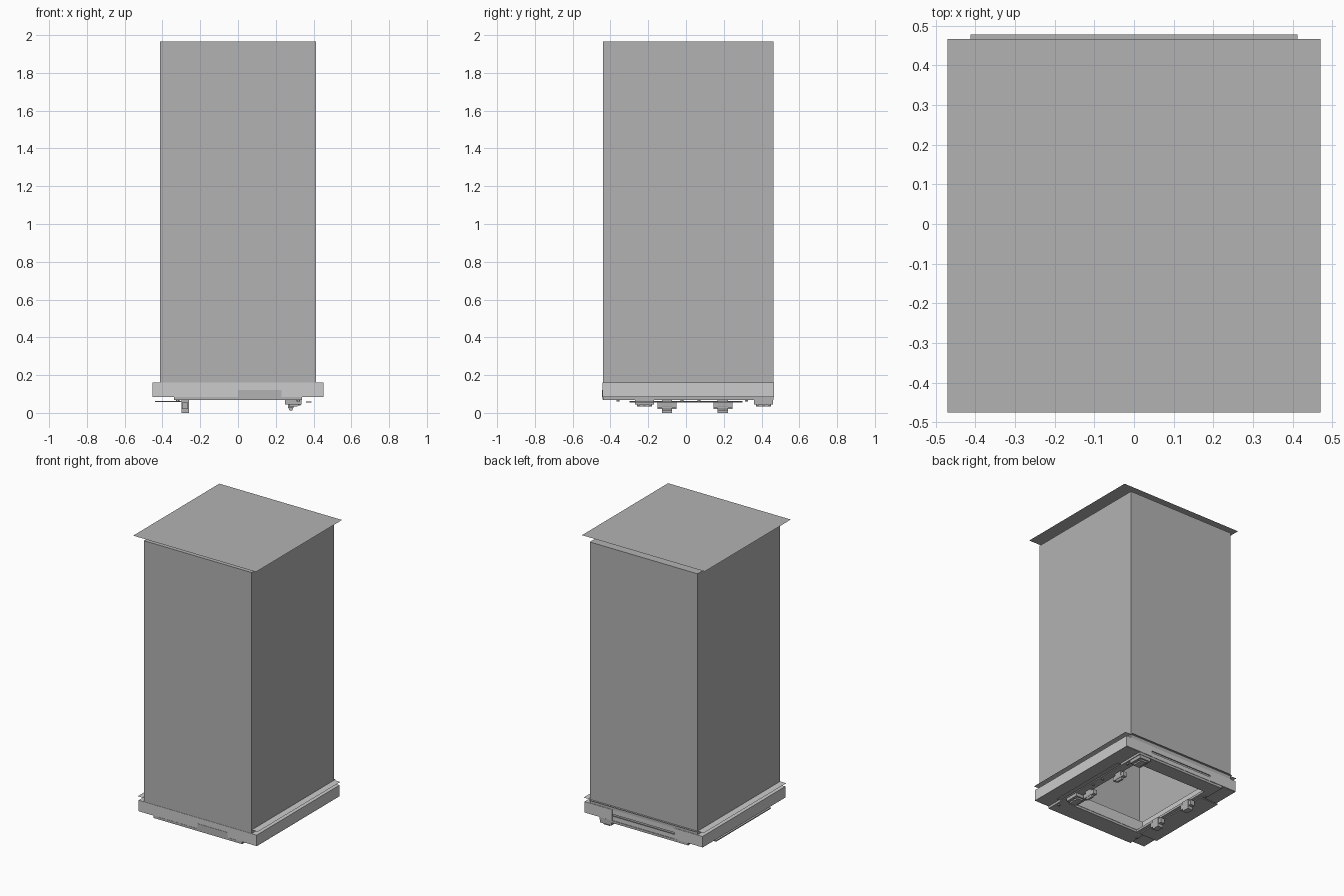
import bpy, math
from mathutils import Vector

if "Cube" in bpy.data.objects:
    bpy.data.objects.remove(bpy.data.objects["Cube"])


def material(name, v):
    m = bpy.data.materials.new(name)
    m.diffuse_color = (v, v, v, 1)
    m.use_nodes = True
    m.node_tree.nodes["Principled BSDF"].inputs["Base Color"].default_value = m.diffuse_color
    return m


DARK = material("dark_metal", 0.45)
LIGHT = material("light_metal", 0.8)


def make(name, verts, faces, mat=DARK):
    me = bpy.data.meshes.new(name)
    me.from_pydata([Vector(v) for v in verts], [], faces)
    ob = bpy.data.objects.new(name, me)
    bpy.context.collection.objects.link(ob)
    me.materials.append(mat)
    return ob


def box(name, x, y, z, mat=DARK):
    v = [(a, b, c) for c in z for b in y for a in x]
    f = [(0, 2, 3, 1), (4, 5, 7, 6), (0, 1, 5, 4), (1, 3, 7, 5), (3, 2, 6, 7), (2, 0, 4, 6)]
    return make(name, v, f, mat)


def sheet(name, x, y, z, mat=DARK):
    """Flat rectangle: one of the three ranges is a single number."""
    if not isinstance(z, tuple):
        v = [(x[0], y[0], z), (x[1], y[0], z), (x[1], y[1], z), (x[0], y[1], z)]
    elif not isinstance(y, tuple):
        v = [(x[0], y, z[0]), (x[1], y, z[0]), (x[1], y, z[1]), (x[0], y, z[1])]
    else:
        v = [(x, y[0], z[0]), (x, y[1], z[0]), (x, y[1], z[1]), (x, y[0], z[1])]
    return make(name, v, [(0, 1, 2, 3)], mat)


def prism(name, profile, y):
    """Extrude an xz profile along y."""
    n = len(profile)
    v = [(px, b, pz) for b in y for px, pz in profile]
    f = [tuple(range(n)), tuple(reversed(range(n, 2 * n)))]
    f += [(i, i + n, (i + 1) % n + n, (i + 1) % n) for i in range(n)]
    return make(name, v, f)


def bolt(name, x, y, z0, z1, r=0.009):
    ring = [(x + r * math.cos(i * math.pi / 3), y + r * math.sin(i * math.pi / 3)) for i in range(6)]
    v = [(a, b, z) for z in (z0, z1) for a, b in ring]
    f = [tuple(reversed(range(6))), tuple(range(6, 12))]
    f += [(i, (i + 1) % 6, (i + 1) % 6 + 6, i + 6) for i in range(6)]
    return make(name, v, f)


W, YF, YB = 0.413, -0.44, 0.463       # body half width, front and back
BX, YLIP, TOP = 0.452, 0.478, 1.967   # base half width, back ledge, wall top

# Roof sheet and body panels
sheet("roof", (-0.47, 0.47), (-0.475, 0.467), 2.0)
sheet("body_top", (-W, W), (YF, YB), TOP)
sheet("front_panel", (-W, W), YF, (0.16, TOP))
sheet("back_panel", (-W, W), YB, (0.16, TOP))
sheet("back_ledge", (-W, W), (YB, YLIP), 0.185)
for s, side in ((-1, "left"), (1, "right")):
    xs = lambda a, b: tuple(sorted((s * a, s * b)))
    sheet(side + "_panel", s * W, (YF, YB), (0.185, TOP))
    sheet(side + "_panel_foot", s * W, (YF, YB), (0.155, 0.185))
    # Ledge and side rail (C channel: web plus two flanges)
    sheet(side + "_ledge", xs(W, BX + 0.008), (YF, YB), 0.185, LIGHT)
    box(side + "_rail_web", xs(BX - 0.006, BX), (YF, YB), (0.085, 0.16), LIGHT)
    box(side + "_rail_top_flange", xs(0.36, BX - 0.006), (YF, YB), (0.154, 0.16), LIGHT)
    box(side + "_rail_bottom_flange", xs(0.30, BX), (YF, YB), (0.083, 0.089))
    box(side + "_inner_web", xs(0.33, 0.336), (-0.31, 0.36), (0.089, 0.16), LIGHT)
    # Floor runner under the rail, with bolts
    box(side + "_runner", xs(0.28, 0.34), (YF, YB), (0.067, 0.083))
    for y in (-0.36, -0.02, 0.07, 0.32):
        bolt(side + "_runner_bolt", s * 0.32, y, 0.060, 0.068)
    # Corner plates
    box(side + "_back_corner_plate", xs(0.24, BX), (YB, YB + 0.003), (0.085, 0.16), LIGHT)

# Front and back cross members, the back one with a long slot
box("front_rail", (-BX, BX), (YF - 0.002, YF + 0.006), (0.085, 0.16), LIGHT)
box("front_inner_web", (-0.336, 0.336), (-0.316, -0.31), (0.085, 0.16), LIGHT)
box("back_inner_web", (-0.336, 0.336), (0.36, 0.366), (0.085, 0.16), LIGHT)
for z in ((0.085, 0.115), (0.128, 0.16)):
    box("back_rail_strip", (-BX, BX), (YB - 0.006, YB), z, LIGHT)
box("back_slot_floor", (-0.44, 0.44), (0.44, 0.445), (0.10, 0.14))
for name, y in (("front", (YF, -0.31)), ("back", (0.36, YB))):
    box(name + "_bottom_plate", (-0.34, 0.34), y, (0.067, 0.083))
    box(name + "_rail_top_flange", (-0.40, 0.40), y, (0.150, 0.156), LIGHT)
box("front_cover_plate", (0.0, 0.23), (YF - 0.004, YF - 0.002), (0.07, 0.12))

# Thin mounting strips outside the runners
box("left_mount_strip", (-0.44, -0.30), (-0.30, 0.30), (0.057, 0.064))
box("right_mount_strip", (0.36, 0.39), (-0.30, 0.30), (0.056, 0.061))

# Feet: square on the left, tapered on the right
for y in (-0.10, 0.195):
    box("left_foot", (-0.30, -0.26), (y - 0.027, y + 0.027), (0, 0.067))
    box("left_foot_clamp", (-0.296, -0.264), (y - 0.05, y + 0.05), (0.02, 0.055))
    prism("right_foot", [(0.262, 0.067), (0.264, 0.035), (0.273, 0.012),
                         (0.287, 0.012), (0.296, 0.035), (0.298, 0.067)], (y - 0.027, y + 0.027))
    box("right_foot_clamp", (0.266, 0.294), (y - 0.05, y + 0.05), (0.025, 0.056))

# Latch brackets on the right runner
for y in (-0.22, 0.41):
    box("latch_plate", (0.25, 0.335), (y - 0.05, y + 0.05), (0.045, 0.067))
    box("latch_block", (0.27, 0.315), (y - 0.04, y + 0.04), (0.034, 0.045))
    for d in (-0.03, 0, 0.03):
        bolt("latch_bolt", 0.325, y + d, 0.038, 0.045, 0.007)
